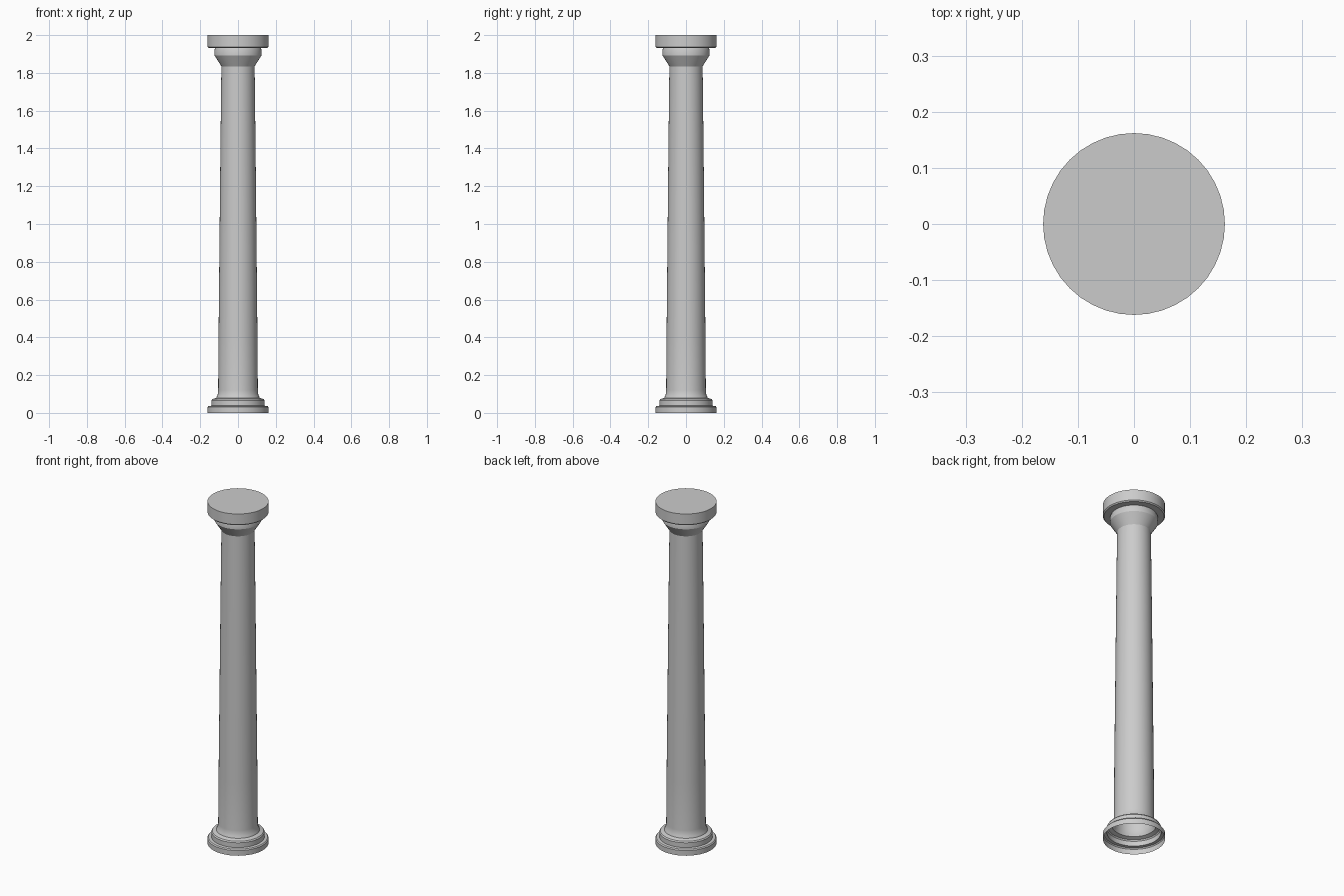
import bpy, bmesh, math

if "Cube" in bpy.data.objects:
    bpy.data.objects.remove(bpy.data.objects["Cube"])

SIDES = 40

def lathe(name, profile, cap_top=False):
    """Revolve a (radius, z) profile around the z axis."""
    bm = bmesh.new()
    rings = []
    for r, z in profile:
        rings.append([bm.verts.new((r * math.cos(2 * math.pi * i / SIDES),
                                    r * math.sin(2 * math.pi * i / SIDES), z))
                      for i in range(SIDES)])
    for a, b in zip(rings, rings[1:]):
        for i in range(SIDES):
            j = (i + 1) % SIDES
            bm.faces.new((a[i], a[j], b[j], b[i]))
    if cap_top:
        bm.faces.new(rings[-1])
    mesh = bpy.data.meshes.new(name)
    bm.to_mesh(mesh)
    bm.free()
    obj = bpy.data.objects.new(name, mesh)
    bpy.context.collection.objects.link(obj)
    bpy.ops.object.select_all(action='DESELECT')
    obj.select_set(True)
    bpy.context.view_layer.objects.active = obj
    bpy.ops.object.shade_smooth_by_angle(angle=math.radians(30))
    return obj

# Stepped base, open underneath
lathe("base", [(0.162, 0.0), (0.162, 0.03), (0.157, 0.036), (0.141, 0.038),
               (0.141, 0.066), (0.136, 0.073), (0.115, 0.08), (0.112, 0.088)])

# Tapering shaft with a flared foot
lathe("shaft", [(0.112, 0.088), (0.107, 0.1), (0.105, 0.12), (0.103, 0.4),
                (0.098, 0.9), (0.093, 1.4), (0.088, 1.835)])

# Flared capital with a round slab on top
lathe("capital", [(0.088, 1.835), (0.125, 1.893), (0.125, 1.922),
                  (0.121, 1.931), (0.156, 1.932), (0.162, 1.938),
                  (0.162, 2.0)], cap_top=True)
